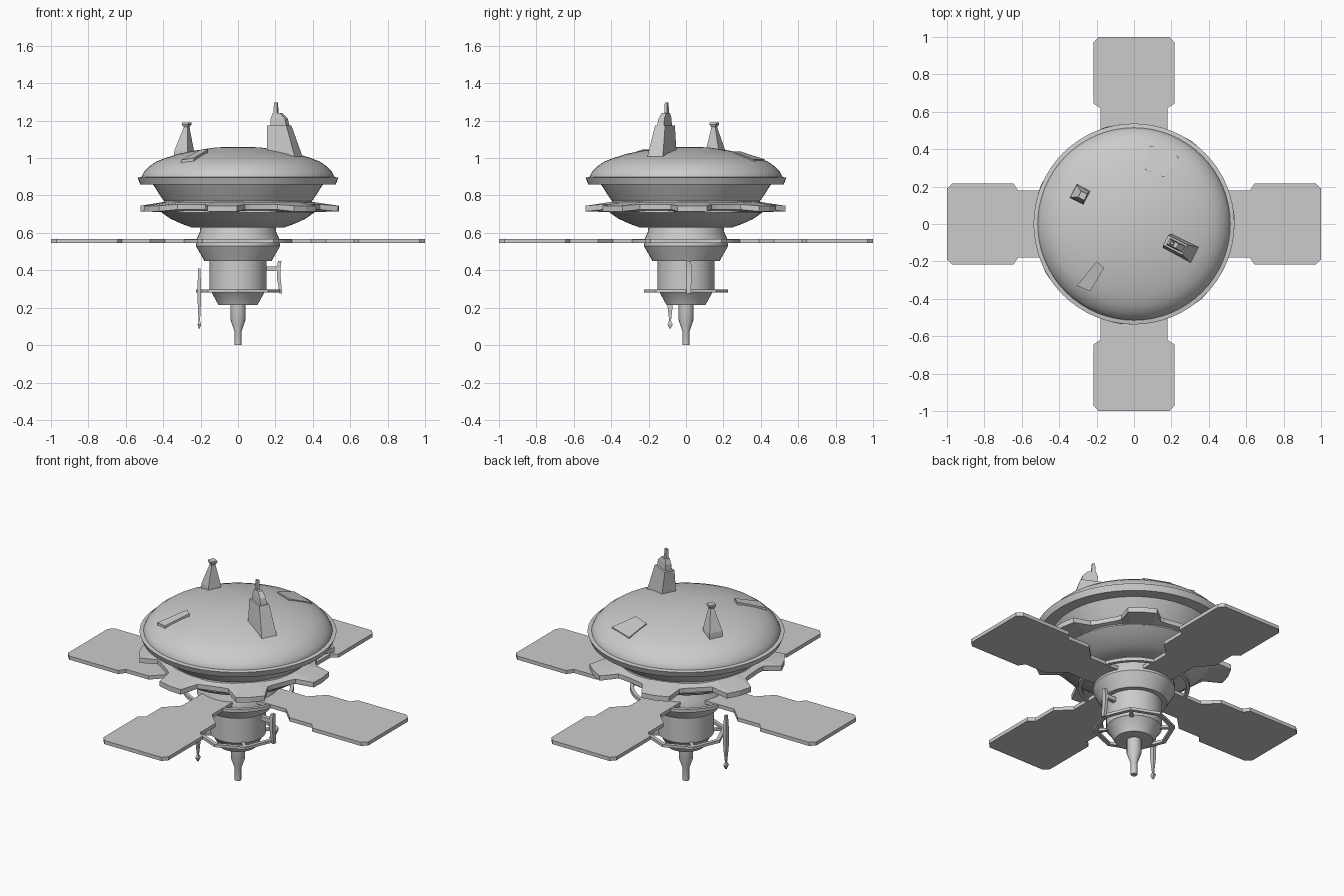
import bpy, bmesh, math
from mathutils import Matrix, Vector

if "Cube" in bpy.data.objects:
    bpy.data.objects.remove(bpy.data.objects["Cube"])

RZ = lambda deg: Matrix.Rotation(math.radians(deg), 4, 'Z')


def finish(name, bm, smooth=False):
    bmesh.ops.recalc_face_normals(bm, faces=bm.faces)
    me = bpy.data.meshes.new(name)
    bm.to_mesh(me)
    bm.free()
    ob = bpy.data.objects.new(name, me)
    bpy.context.collection.objects.link(ob)
    if smooth:
        bpy.ops.object.select_all(action='DESELECT')
        ob.select_set(True)
        bpy.context.view_layer.objects.active = ob
        bpy.ops.object.shade_smooth_by_angle(angle=math.radians(30))
    return ob


def loft(name, rings, smooth=False, closed=False, rot=0):
    """Skin equal-length rings of 3D points; cap the ends or close the loop."""
    bm = bmesh.new()
    m = RZ(rot)
    vs = [[bm.verts.new(m @ Vector(p)) for p in r] for r in rings]
    n = len(vs[0])
    pairs = list(zip(vs, vs[1:])) + ([(vs[-1], vs[0])] if closed else [])
    for a, b in pairs:
        for i in range(n):
            j = (i + 1) % n
            bm.faces.new((a[i], a[j], b[j], b[i]))
    if not closed:
        bm.faces.new(vs[0])
        bm.faces.new(vs[-1])
    return finish(name, bm, smooth)


def circle(r, z, n, off=0):
    return [(r * math.cos(math.tau * i / n + off), r * math.sin(math.tau * i / n + off), z)
            for i in range(n)]


def lathe(name, profile, n=48, closed=False, smooth=True, off=0):
    return loft(name, [circle(r, z, n, off) for r, z in profile], smooth, closed)


def rect(x0, x1, hw, z, y=0):
    return [(x0, y - hw, z), (x1, y - hw, z), (x1, y + hw, z), (x0, y + hw, z)]


def slab(name, outline, z0, z1, rot=0):
    return loft(name, [[(x, y, z) for x, y in outline] for z in (z0, z1)], rot=rot)


# Saucer: dome, rim and tapering underside
DOME = [(.03, 1.06), (.12, 1.057), (.23, 1.04), (.32, 1.022), (.39, 1.0),
        (.44, .98), (.475, .955), (.503, .925), (.515, .90)]
lathe("saucer", DOME[:] + [(.515, .88), (.455, .86), (.41, .79), (.395, .77), (.41, .71),
                           (.36, .675), (.30, .648), (.25, .63), (.20, .63)], 64)
lathe("saucer_rim", [(.51, .90), (.537, .895), (.523, .86), (.44, .86)], 64)

# Toothed ring below the saucer: seven tapered docking lobes
inner, outer_lo, outer_hi, inner_hi = [], [], [], []
for k in range(7):
    a0 = 3.7 + k * 360 / 7
    for r, da in ((.435, -18), (.445, -14), (.537, -8.5), (.54, 0), (.537, 8.5), (.445, 14), (.435, 18)):
        a = math.radians(a0 + da)
        c, s = math.cos(a), math.sin(a)
        tip = r > .5
        inner.append((.37 * c, .37 * s, .71))
        outer_lo.append((r * c, r * s, .715 if tip else .725))
        outer_hi.append((r * c, r * s, .745 if tip else .752))
        inner_hi.append((.37 * c, .37 * s, .77))
loft("docking_ring", [inner, outer_lo, outer_hi, inner_hi], closed=True)

# Central column
lathe("neck", [(.20, .64), (.205, .60), (.22, .57), (.225, .53), (.18, .45), (.14, .45)])
lathe("core", [(.152, .46), (.152, .29), (.14, .28), (.11, .225), (.105, .215), (.03, .215)])
lathe("bottom_spike", [(.04, .22), (.04, .135), (.018, .07), (.018, 0)], 16)

# Ring joining the panels and the four panels
lathe("panel_ring", [(.285, .545), (.305, .545), (.305, .565), (.285, .565)], 48, closed=True)
half = [(.19, .10), (.39, .10), (.47, .18), (.62, .18), (.645, .217), (.97, .217), (1.0, .19)]
panel = half + [(x, -y) for x, y in reversed(half)]
for k in range(4):
    slab(f"solar_panel_{k + 1}", panel, .545, .567, 90 * k)

# Lower octagonal rail with struts
lathe("lower_rail", [(.202, .282), (.225, .282), (.225, .298), (.202, .298)], 8,
      closed=True, smooth=False)
for k in range(4):
    slab(f"rail_strut_{k + 1}", [(.12, -.01), (.21, -.01), (.21, .01), (.12, .01)],
         .283, .297, 45 + 90 * k)

# Bracket on the right of the core
loft("bracket_bar", [rect(.222, .236, .012, .275, .015), rect(.208, .228, .014, .36, .015),
                     rect(.208, .228, .014, .42, .015), rect(.214, .232, .012, .45, .015)])
loft("bracket_arm", [rect(.14, .215, .012, .395, .015), rect(.14, .215, .012, .42, .015)])

# Hanging antenna blade on the left
loft("hanging_antenna", [rect(-.207 - t, -.207 + t, h, z, -.085) for t, h, z in
                         ((.003, .003, .088), (.009, .014, .11), (.004, .005, .13),
                          (.008, .014, .21), (.010, .016, .30), (.006, .010, .41))])

# Tall fin tower leaning inward, with mast
T = -27
loft("fin_tower", [rect(.20, .37, .048, .99), rect(.19, .305, .03, 1.175)], rot=T)
loft("fin_cap", [rect(.205, .30, .02, 1.17), rect(.205, .29, .018, 1.21),
                 rect(.215, .26, .014, 1.24)], rot=T)
loft("fin_mast", [rect(.217, .24, .009, 1.23), rect(.219, .236, .007, 1.297)], rot=T)

# Small pyramid antenna with flared head
m = Matrix.Translation((-.288, .158, 0)) @ RZ(-27)
o = loft("small_antenna", [[(x + dx, y, z) for x, y, _ in circle(r, 0, 4, math.pi / 4)]
                           for r, z, dx in ((.058, 1.0, 0), (.055, 1.04, 0), (.016, 1.165, .015),
                                            (.028, 1.18, .015), (.026, 1.19, .015))])
o.matrix_world = m


# Hatch plates following the dome
def dome_z(x, y):
    r = math.hypot(x, y)
    for (r0, z0), (r1, z1) in zip(DOME, DOME[1:]):
        if r <= r1:
            return z0 + (z1 - z0) * (r - r0) / (r1 - r0)
    return DOME[-1][1]


def hatch(name, pts, lift):
    loft(name, [[(x, y, dome_z(x, y) + d) for x, y in pts] for d in (-.03, lift)])


hatch("front_hatch", [(-.20, -.20), (-.16, -.235), (-.235, -.36), (-.305, -.33)], .016)
hatch("rear_hatch", [(.06, .29), (.16, .25), (.24, .36), (.085, .42)], .009)
